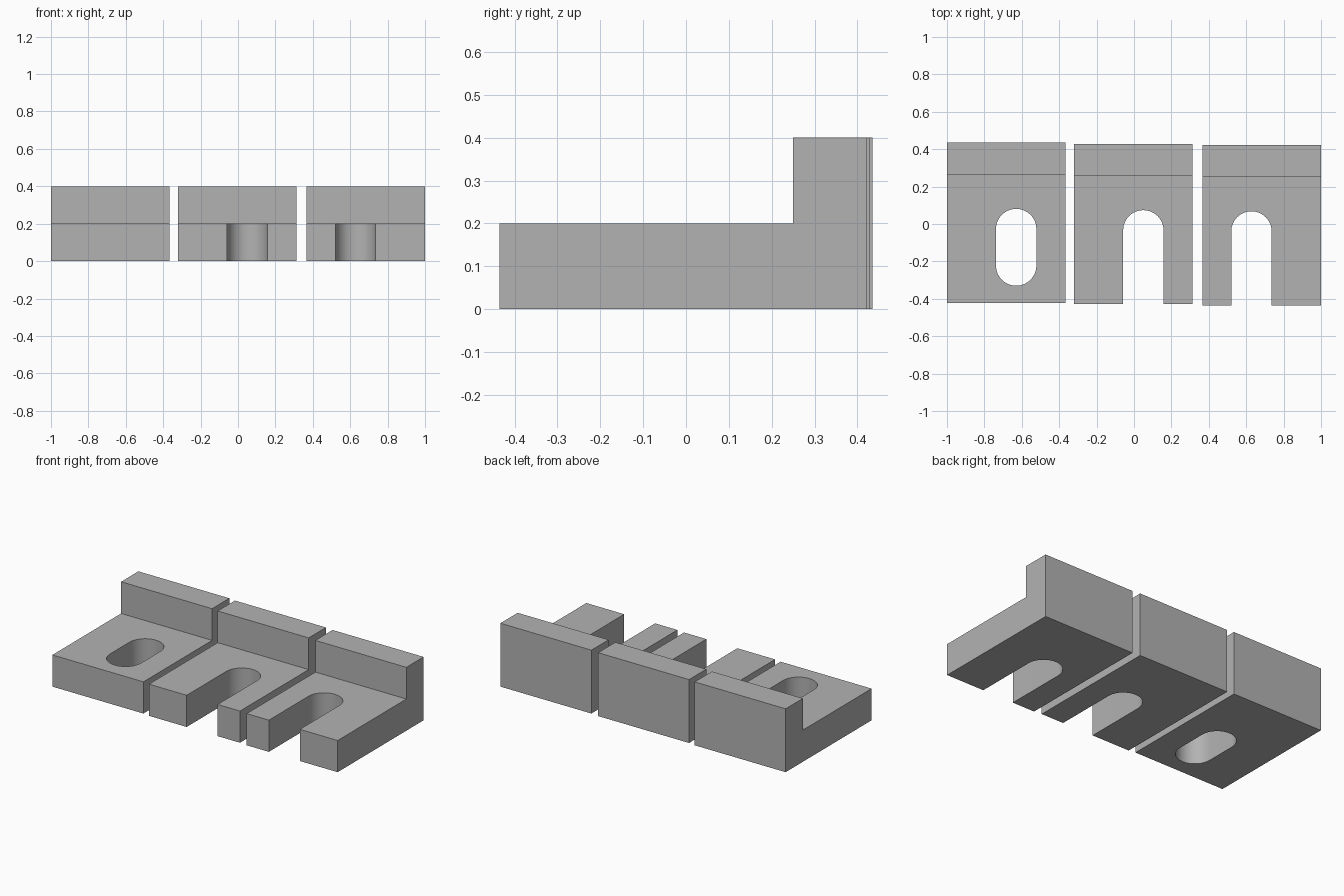
import bpy, bmesh, math

if "Cube" in bpy.data.objects:
    bpy.data.objects.remove(bpy.data.objects["Cube"])

WIDTH, DEPTH, LIP = 0.635, 0.857, 0.172
BASE_H, FULL_H, RADIUS = 0.2, 0.4, 0.108

grey = bpy.data.materials.new("steel grey")
grey.diffuse_color = (0.45, 0.45, 0.45, 1)
grey.use_nodes = True
grey.node_tree.nodes["Principled BSDF"].inputs["Base Color"].default_value = grey.diffuse_color


def prism(name, points, offset):
    """Closed solid: a polygon of 3D points swept along offset."""
    bm = bmesh.new()
    face = bm.faces.new([bm.verts.new(p) for p in points])
    swept = bmesh.ops.extrude_face_region(bm, geom=[face])["geom"]
    bmesh.ops.translate(bm, vec=offset,
                        verts=[v for v in swept if isinstance(v, bmesh.types.BMVert)])
    bmesh.ops.recalc_face_normals(bm, faces=bm.faces)
    mesh = bpy.data.meshes.new(name)
    bm.to_mesh(mesh)
    bm.free()
    mesh.materials.append(grey)
    obj = bpy.data.objects.new(name, mesh)
    bpy.context.collection.objects.link(obj)
    return obj


def arc(cx, cy, start, steps=24):
    return [(cx + RADIUS * math.cos(start + math.pi * i / steps),
             cy + RADIUS * math.sin(start + math.pi * i / steps), -0.1)
            for i in range(steps + 1)]


def clamp(name, left, back, slot_x, closed):
    # L-shaped body: flat base with a raised lip at the back
    front = back - DEPTH
    step = back - LIP
    profile = [(front, 0), (back, 0), (back, FULL_H), (step, FULL_H),
               (step, BASE_H), (front, BASE_H)]
    body = prism(name, [(left, y, z) for y, z in profile], (WIDTH, 0, 0))

    # Slot: rounded at the back, rounded or open at the front
    outline = arc(slot_x, back - 0.354 - RADIUS, 0)
    if closed:
        outline += arc(slot_x, front + 0.092 + RADIUS, math.pi)
    else:
        outline += [(slot_x - RADIUS, front - 0.1, -0.1),
                    (slot_x + RADIUS, front - 0.1, -0.1)]
    cutter = prism(name + "_slot_cutter", outline, (0, 0, 0.5))
    cutter.hide_render = True

    cut = body.modifiers.new("slot", 'BOOLEAN')
    cut.operation, cut.solver, cut.object = 'DIFFERENCE', 'EXACT', cutter
    bpy.ops.object.select_all(action='DESELECT')
    body.select_set(True)
    bpy.context.view_layer.objects.active = body
    bpy.ops.object.modifier_apply(modifier=cut.name)
    bpy.data.objects.remove(cutter)
    bpy.ops.object.shade_smooth_by_angle(angle=math.radians(30))


clamp("closed_slot_clamp", -1.0, 0.435, -0.63, True)
clamp("open_slot_clamp", -0.321, 0.428, 0.05, False)
clamp("offset_slot_clamp", 0.365, 0.422, 0.628, False)
